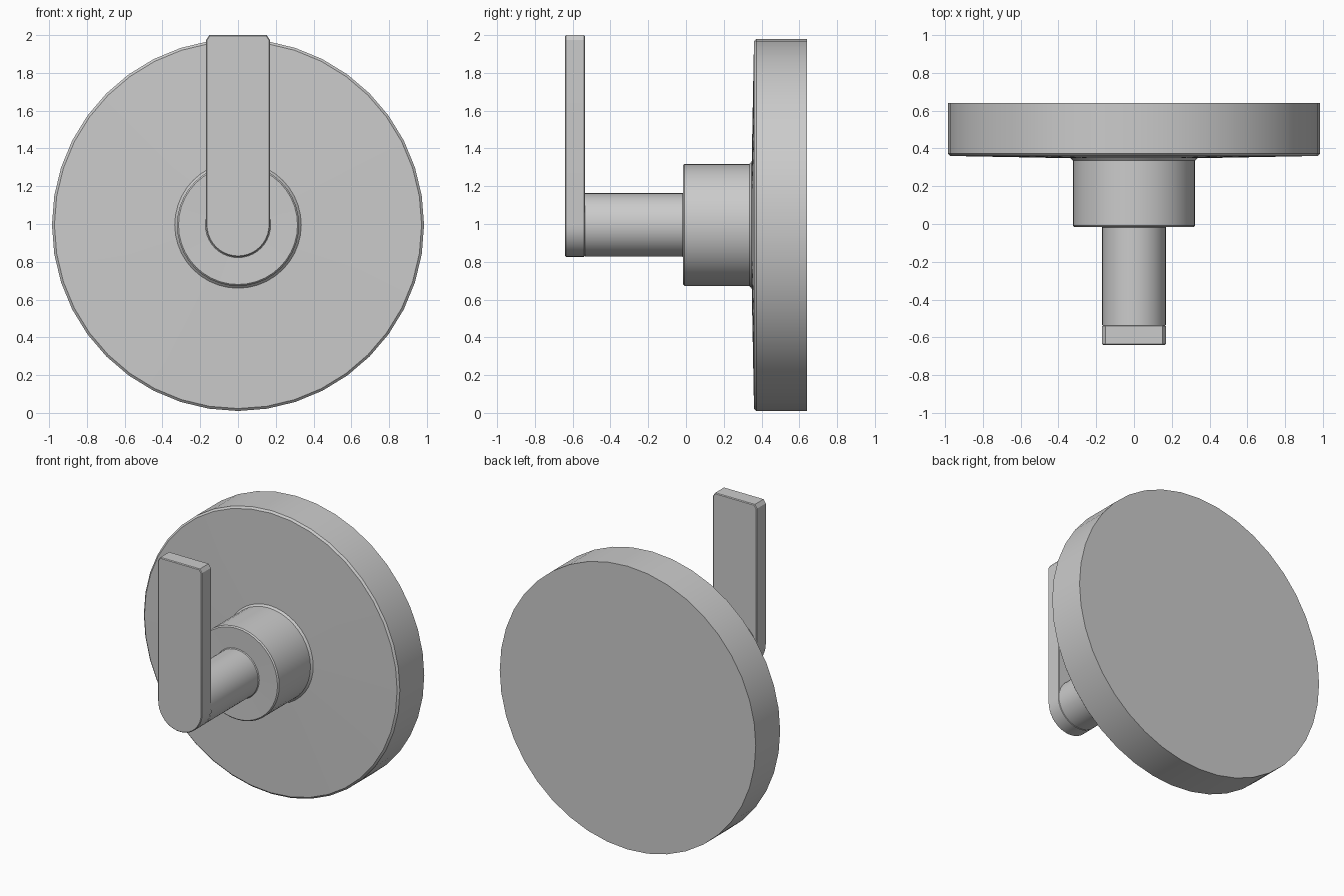
import bpy, bmesh, math
from mathutils import Vector

if "Cube" in bpy.data.objects:
    bpy.data.objects.remove(bpy.data.objects["Cube"])

CZ = 0.995  # height of the common axis


def finish(name, bm, angle=35):
    bmesh.ops.recalc_face_normals(bm, faces=bm.faces)
    mesh = bpy.data.meshes.new(name)
    bm.to_mesh(mesh)
    bm.free()
    ob = bpy.data.objects.new(name, mesh)
    bpy.context.collection.objects.link(ob)
    bpy.ops.object.select_all(action='DESELECT')
    ob.select_set(True)
    bpy.context.view_layer.objects.active = ob
    bpy.ops.object.shade_smooth_by_angle(angle=math.radians(angle))
    return ob


def lathe(name, profile, sides=40, cap_back=False):
    """Revolve (radius, y) points around the horizontal axis."""
    bm = bmesh.new()
    rings = []
    for r, y in profile:
        rings.append([bm.verts.new((r * math.sin(2 * math.pi * i / sides), y,
                                    CZ - r * math.cos(2 * math.pi * i / sides)))
                      for i in range(sides)])
    for a, b in zip(rings, rings[1:]):
        for i in range(sides):
            j = (i + 1) % sides
            bm.faces.new((a[i], a[j], b[j], b[i]))
    if cap_back:
        bm.faces.new(rings[-1])
    return finish(name, bm)


# wall plate, collar and spindle: one stepped, turned body
lathe("wall_plate_and_spindle", [
    (0.168, -0.535), (0.168, -0.018), (0.173, -0.013),
    (0.315, -0.016), (0.323, -0.008), (0.323, 0.335), (0.335, 0.348),
    (0.972, 0.360), (0.985, 0.372), (0.985, 0.64)], cap_back=True)

# flat lever: rounded foot, clipped top corners
R, Y0, Y1 = 0.169, -0.64, -0.535
outline = [(-0.169, 1.975), (-0.152, 2.0), (0.152, 2.0), (0.169, 1.975)]
outline += [(R * math.cos(t), CZ - R * math.sin(t))
            for t in (math.pi * i / 20 for i in range(21))]
bm = bmesh.new()
face = bm.faces.new([bm.verts.new((x, Y0, z)) for x, z in outline])
ext = bmesh.ops.extrude_face_region(bm, geom=[face])
bmesh.ops.translate(bm, vec=Vector((0, Y1 - Y0, 0)),
                    verts=[v for v in ext["geom"] if isinstance(v, bmesh.types.BMVert)])
rim = [e for e in bm.edges if abs(e.verts[0].co.y - e.verts[1].co.y) < 1e-5]
bmesh.ops.bevel(bm, geom=rim, offset=0.005, segments=1, affect='EDGES')
finish("lever", bm, 30)
